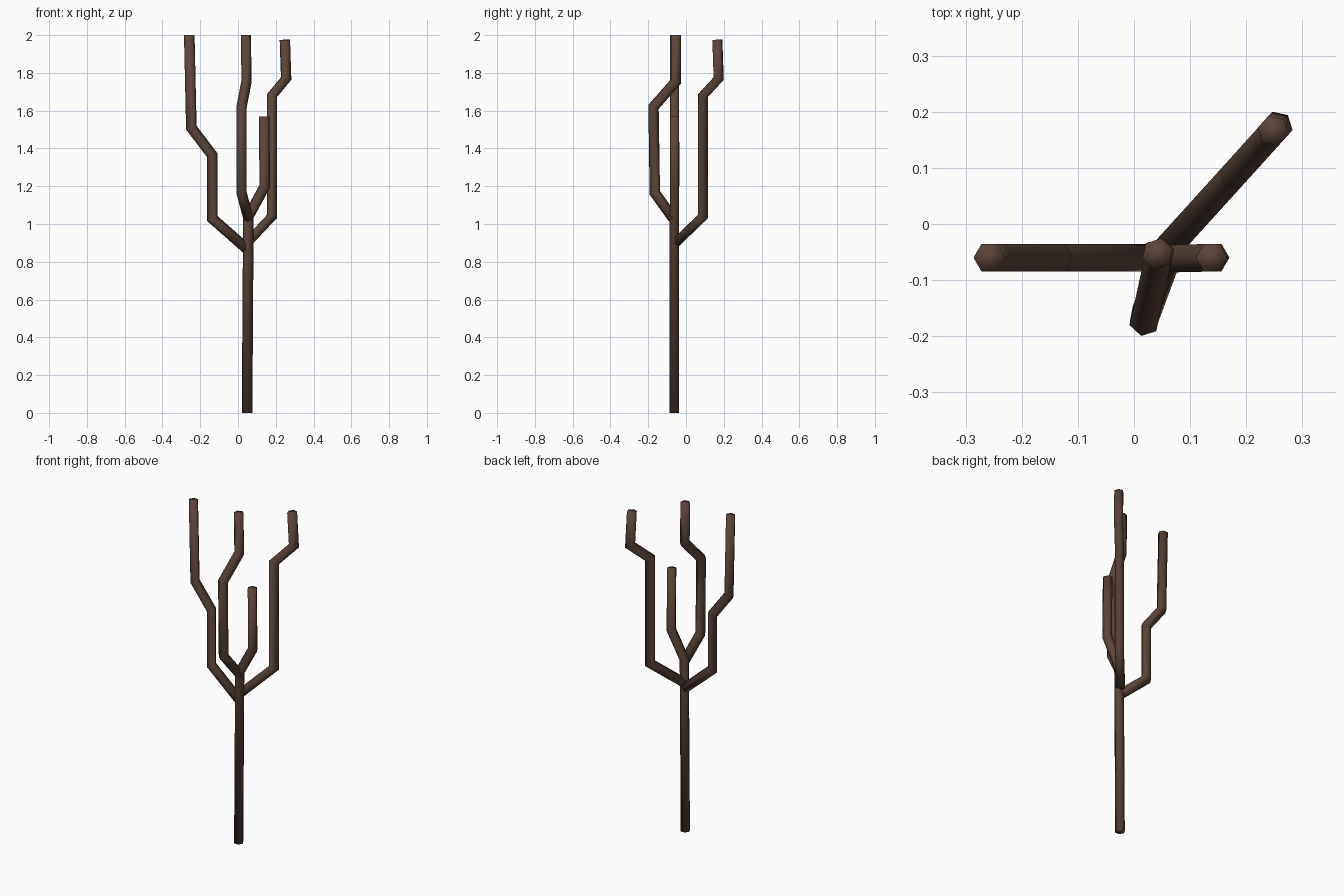
import bpy
import bmesh
import math
from mathutils import Vector

cube = bpy.data.objects.get("Cube")
if cube:
    bpy.data.objects.remove(cube, do_unlink=True)

RADIUS = 0.028
SIDES = 6

bark = bpy.data.materials.new("dark brown bark")
bark.use_nodes = True
colour = (0.105, 0.058, 0.040, 1)
bark.diffuse_color = colour
shader = bark.node_tree.nodes["Principled BSDF"]
shader.inputs["Base Color"].default_value = colour
shader.inputs["Roughness"].default_value = 0.9


def limb(name, points, lean):
    """Sweep a hexagon along a path with mitred bends; a corner faces the lean direction."""
    pts = [Vector(p) for p in points]
    steps = [(b - a).normalized() for a, b in zip(pts, pts[1:])]
    bm = bmesh.new()
    rings = []
    for i, p in enumerate(pts):
        along = steps[max(i - 1, 0)]
        after = steps[min(i, len(steps) - 1)]
        mitre = (along + after).normalized()
        side = Vector((*lean, 0))
        side = (side - along * side.dot(along)).normalized()
        across = along.cross(side)
        ring = []
        for k in range(SIDES):
            a = math.tau * k / SIDES
            offset = (side * math.cos(a) + across * math.sin(a)) * RADIUS
            # slide the corner along the limb onto the mitre plane
            offset -= along * (offset.dot(mitre) / along.dot(mitre))
            ring.append(bm.verts.new(p + offset))
        rings.append(ring)
    for low, high in zip(rings, rings[1:]):
        for k in range(SIDES):
            n = (k + 1) % SIDES
            bm.faces.new((low[k], low[n], high[n], high[k]))
    bm.faces.new(rings[0][::-1])
    bm.faces.new(rings[-1])
    for f in bm.faces:
        f.smooth = True
    bmesh.ops.recalc_face_normals(bm, faces=bm.faces)
    mesh = bpy.data.meshes.new(name)
    bm.to_mesh(mesh)
    bm.free()
    mesh.materials.append(bark)
    obj = bpy.data.objects.new(name, mesh)
    bpy.context.collection.objects.link(obj)


# Trunk running on into the short left branch
limb("trunk", [(0.048, -0.062, 0), (0.055, -0.062, 1.04),
               (0.142, -0.06, 1.20), (0.138, -0.06, 1.57)], (1, 0))

# Tall branch on the right
limb("right_branch", [(0.045, -0.06, 0.87), (-0.137, -0.06, 1.03), (-0.137, -0.06, 1.365),
                      (-0.247, -0.06, 1.51), (-0.258, -0.06, 2)], (-1, 0))

# Branch towards the back left
limb("back_branch", [(0.053, -0.05, 0.905), (0.18, 0.09, 1.04), (0.18, 0.09, 1.68),
                     (0.255, 0.173, 1.77), (0.248, 0.166, 1.975)], (0.67, 0.74))

# Branch bowing out to the front and back over the trunk
limb("front_branch", [(0.055, -0.068, 1.03), (0.019, -0.165, 1.165), (0.019, -0.172, 1.62),
                      (0.045, -0.053, 1.755), (0.042, -0.053, 2)], (-0.22, -0.97))
